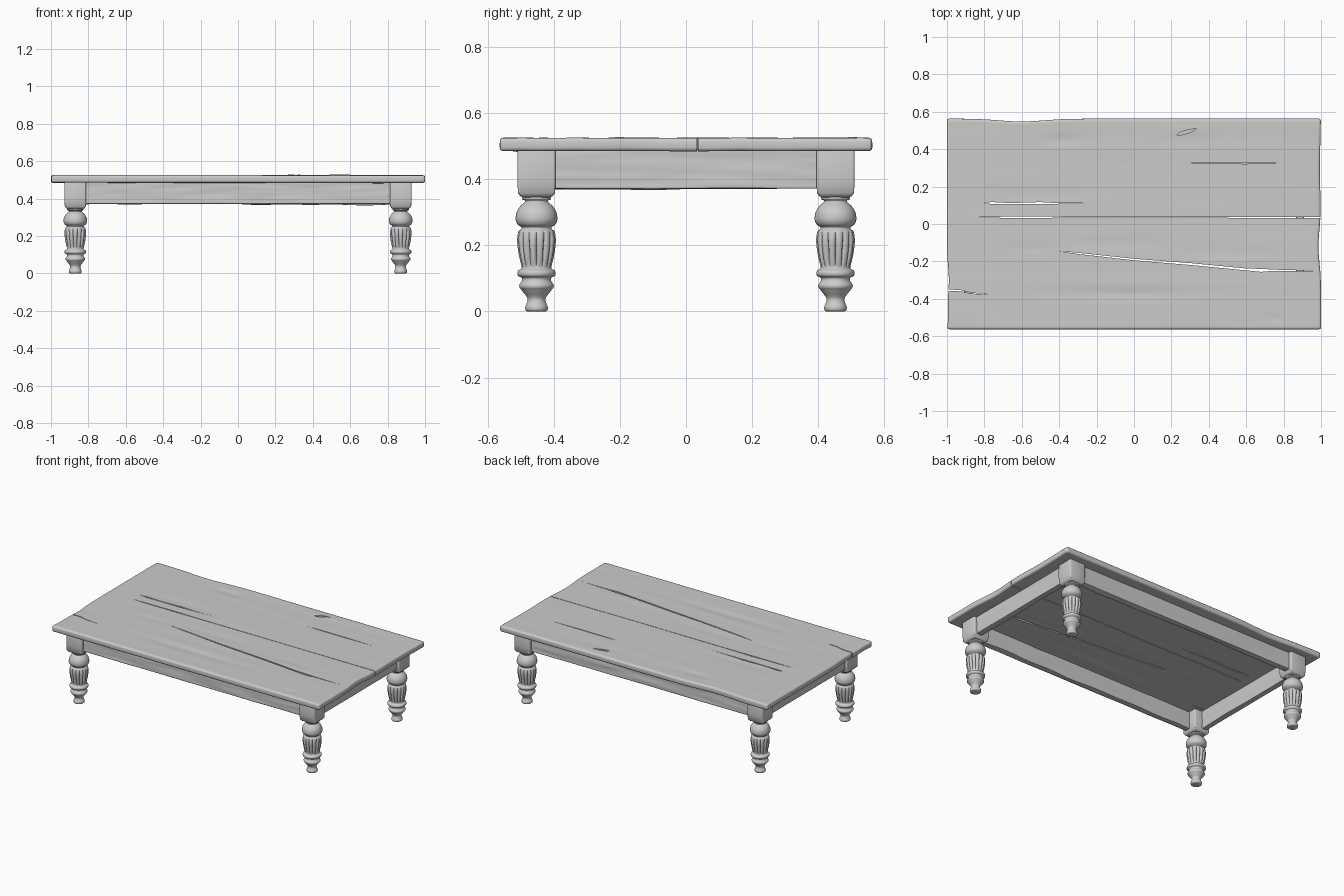
import bpy, bmesh, math
from mathutils import Matrix, Vector, noise

if "Cube" in bpy.data.objects:
    bpy.data.objects.remove(bpy.data.objects["Cube"])


def new_object(name, bm):
    bmesh.ops.recalc_face_normals(bm, faces=bm.faces)
    mesh = bpy.data.meshes.new(name)
    bm.to_mesh(mesh)
    bm.free()
    obj = bpy.data.objects.new(name, mesh)
    bpy.context.collection.objects.link(obj)
    return obj


def finish(obj, angle=35):
    """Apply modifiers, then smooth while keeping edges sharp."""
    bpy.ops.object.select_all(action='DESELECT')
    obj.select_set(True)
    bpy.context.view_layer.objects.active = obj
    bpy.ops.object.convert(target='MESH')
    bpy.ops.object.shade_smooth_by_angle(angle=math.radians(angle))


def add_bevel(obj, width, segments=3):
    b = obj.modifiers.new("bevel", 'BEVEL')
    b.width, b.segments = width, segments
    b.limit_method, b.angle_limit = 'ANGLE', math.radians(40)


def plank(name, length, width, thick, cells, shape, matrix, bevel):
    """Board with a shaped +z face, thickened downwards."""
    bm = bmesh.new()
    bmesh.ops.create_grid(bm, x_segments=cells[0], y_segments=cells[1], size=0.5)
    for v in bm.verts:
        v.co = matrix @ shape(v.co.x * length, v.co.y * width)
    obj = new_object(name, bm)
    # recalculated open grids may face either way: make +z the outside
    out = matrix.to_3x3() @ Vector((0, 0, 1))
    if obj.data.polygons[0].normal.dot(out) < 0:
        obj.data.flip_normals()
    s = obj.modifiers.new("thickness", 'SOLIDIFY')
    s.thickness, s.offset = thick, -1
    add_bevel(obj, bevel)
    return obj


def bell(d, s):
    return math.exp(-(d / s) ** 2)


# Table top: worn board with dents and uneven edges
DENTS = [(-.38, .45, .10, .018, .006), (-.05, -.37, .30, .025, .005),
         (.75, -.50, .05, .010, .004), (-.10, -.10, .25, .030, .003),
         (-.55, -.13, .14, .014, .004), (.55, -.20, .20, .020, -.003),
         (-.50, .16, .22, .020, .003), (.30, .50, .10, .020, -.003)]


def top_shape(x, y):
    z = -sum(d * bell(x - a, sx) * bell(y - b, sy) for a, b, sx, sy, d in DENTS)
    z += .0012 * noise.noise(Vector((x * 1.5, y * 14, 0)))
    edge = abs(x) ** 10
    if x > 0:
        nx = x - edge * (.014 * bell(y + .12, .12) + .006 * bell(y - .3, .2))
    else:
        nx = x + edge * (.010 * bell(y + .30, .10) + .006 * bell(y + .48, .08))
    ny = y - .015 * bell(x + .6, .17) * max(0, y / .563) ** 8
    return Vector((nx, ny, z))


top = plank("table_top", 2.0, 1.126, .04, (100, 56), top_shape,
            Matrix.Translation((0, 0, .525)), .011)

# Cracks: (floor height, [(x, y, half width), ...])
CRACKS = [
    (.40, [(-.81, .112, 0), (-.76, .112, .005), (-.66, .109, .003), (-.5, .112, .005),
           (-.42, .110, .002), (-.27, .111, 0)]),
    (.40, [(-.83, .036, 0), (-.7, .036, .003), (-.5, .037, .004), (-.35, .036, .002),
           (.4, .035, .0015), (1.03, .035, .002)]),
    (.40, [(-.40, -.145, 0), (-.3, -.157, .003), (0, -.19, .004), (.3, -.214, .005),
           (.6, -.243, .005), (.68, -.248, .008), (.75, -.247, .003), (.96, -.25, 0)]),
    (.51, [(.28, .327, 0), (.4, .326, .003), (.6, .325, .003), (.77, .325, 0)]),
    (.40, [(-1.03, -.352, .004), (-.93, -.356, .003), (-.87, -.37, .002), (-.76, -.378, 0)]),
    (.507, [(.23, .477, 0), (.25, .483, .008), (.29, .495, .009), (.34, .512, 0)]),
]
bm = bmesh.new()
for floor, pts in CRACKS:
    loop = [(x, y + w) for x, y, w in pts]
    loop += [(x, y - w) for x, y, w in reversed(pts) if w > 0]
    lo = [bm.verts.new((x, y, floor)) for x, y in loop]
    hi = [bm.verts.new((x, y, .56)) for x, y in loop]
    bm.faces.new(lo[::-1])
    bm.faces.new(hi)
    for i in range(len(loop)):
        j = (i + 1) % len(loop)
        bm.faces.new((lo[i], lo[j], hi[j], hi[i]))
cutter = new_object("crack_cutter", bm)
cutter.hide_render = True
cut = top.modifiers.new("cracks", 'BOOLEAN')
cut.operation, cut.solver, cut.object = 'DIFFERENCE', 'EXACT', cutter
finish(top)
bpy.data.objects.remove(cutter)


# Aprons between the legs, with wavy grain on the faces
for k, (name, length, dist) in enumerate([
        ("front_apron", 1.66, .488), ("right_apron", .82, .908),
        ("back_apron", 1.66, .488), ("left_apron", .82, .908)]):
    def grain(x, y, seed=k * 7.3):
        n = noise.noise(Vector((x * 4, y * 45, seed)))
        return Vector((x, y, .003 * n))
    turn = Matrix.Rotation(k * math.pi / 2, 4, 'Z')
    place = (turn @ Matrix.Translation((0, -dist, .431))
             @ Matrix.Rotation(math.pi / 2, 4, 'X'))
    finish(plank(name, length, .118, .04, (int(length * 40), 12), grain, place, .004))


# Turned legs
LEG_X, LEG_Y = .87, .452


def lathe(name, profile, sides, radius_at, spin=0):
    bm = bmesh.new()
    rings = []
    for r, z in profile:
        ring = []
        for i in range(sides):
            a = spin + math.tau * i / sides
            q = radius_at(r, z, a)
            ring.append(bm.verts.new((LEG_X + q * math.cos(a), LEG_Y + q * math.sin(a), z)))
        rings.append(ring)
    for a, b in zip(rings, rings[1:]):
        for i in range(sides):
            j = (i + 1) % sides
            bm.faces.new((a[i], a[j], b[j], b[i]))
    bm.faces.new(rings[0][::-1])
    bm.faces.new(rings[-1])
    return new_object(name, bm)


def mirror_four(obj):
    m = obj.modifiers.new("four_corners", 'MIRROR')
    m.use_axis = (True, True, False)
    m.use_mirror_merge = False


def smooth_profile(pts, steps=3):
    """Catmull-Rom curve through the profile points."""
    p = [Vector(q) for q in [pts[0]] + pts + [pts[-1]]]
    out = []
    for a, b, c, d in zip(p, p[1:], p[2:], p[3:]):
        for s in range(steps):
            t = s / steps
            out.append(.5 * (2 * b + (c - a) * t + (2 * a - 5 * b + 4 * c - d) * t * t
                             + (3 * b - a - 3 * c + d) * t ** 3))
    return out + [p[-1]]


LEG = [(.027, 0), (.033, .004), (.034, .014), (.030, .024), (.027, .035), (.030, .045),
       (.040, .058), (.046, .066), (.051, .072), (.052, .080), (.047, .088), (.044, .094),
       (.045, .102), (.055, .107), (.058, .115), (.055, .124), (.046, .129), (.045, .136),
       (.050, .155), (.055, .180), (.058, .205), (.058, .225), (.054, .243), (.046, .249),
       (.046, .255), (.056, .262), (.062, .273), (.063, .285), (.060, .300), (.052, .315),
       (.041, .326), (.035, .331), (.036, .336), (.043, .339), (.044, .346), (.042, .365)]


def fluted(r, z, a):
    t = (z - .134) / (.246 - .134)
    if not 0 < t < 1:
        return r
    return r - .009 * math.sin(math.pi * t) ** .6 * (1 - abs(math.sin(7 * a))) ** 2


legs = lathe("turned_legs", smooth_profile(LEG), 84, fluted)
mirror_four(legs)
finish(legs, 50)

# Square blocks above the legs
blocks = lathe("leg_blocks", [(.046, .345), (.056, .358), (.058, .40), (.058, .492)], 4,
               lambda r, z, a: r * math.sqrt(2), math.pi / 4)
add_bevel(blocks, .007)
mirror_four(blocks)
finish(blocks)
